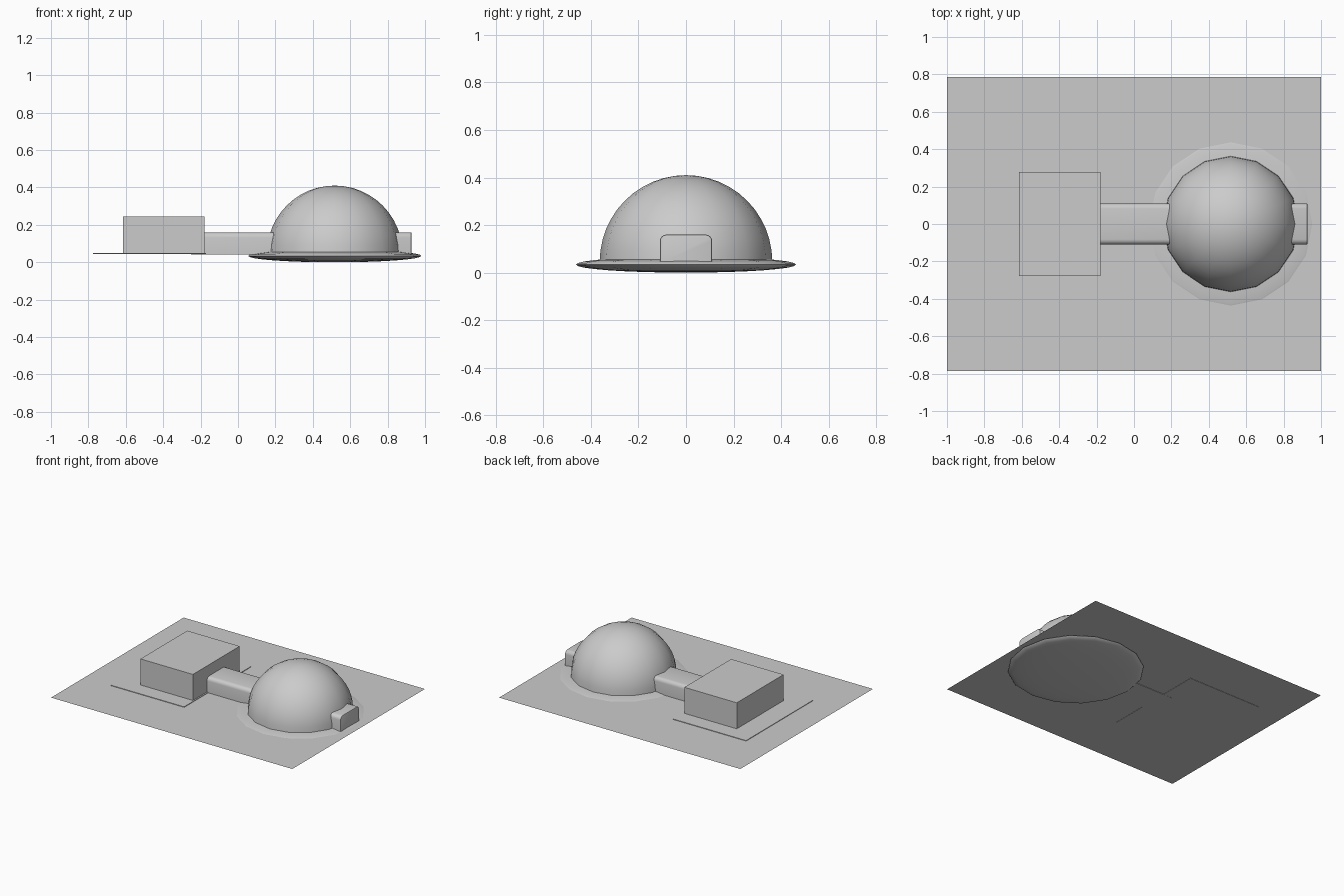
import bpy, bmesh, math

if "Cube" in bpy.data.objects:
    bpy.data.objects.remove(bpy.data.objects["Cube"])

GROUND = 0.045
DOME_X = 0.517
SIDES = 16


def finish(name, bm, smooth=False):
    bmesh.ops.recalc_face_normals(bm, faces=bm.faces)
    mesh = bpy.data.meshes.new(name)
    bm.to_mesh(mesh)
    bm.free()
    ob = bpy.data.objects.new(name, mesh)
    bpy.context.collection.objects.link(ob)
    if smooth:
        bpy.ops.object.select_all(action='DESELECT')
        ob.select_set(True)
        bpy.context.view_layer.objects.active = ob
        bpy.ops.object.shade_smooth_by_angle(angle=math.radians(40))
    return ob


def box(name, x0, x1, half_y, z0, z1):
    bm = bmesh.new()
    bmesh.ops.create_cube(bm, size=1)
    for v in bm.verts:
        v.co.x = x1 if v.co.x > 0 else x0
        v.co.y = half_y if v.co.y > 0 else -half_y
        v.co.z = z1 if v.co.z > 0 else z0
    return finish(name, bm)


def lathe(name, profile):
    """Spin a radius/height profile around the dome axis."""
    bm = bmesh.new()
    verts = [bm.verts.new((r, 0, z)) for r, z in profile]
    edges = [bm.edges.new(p) for p in zip(verts, verts[1:])]
    bmesh.ops.spin(bm, geom=verts + edges, cent=(0, 0, 0), axis=(0, 0, 1),
                   angle=math.tau, steps=SIDES, use_merge=True)
    bmesh.ops.remove_doubles(bm, verts=bm.verts, dist=1e-5)
    bmesh.ops.translate(bm, verts=bm.verts, vec=(DOME_X, 0, 0))
    return finish(name, bm, smooth=True)


def arc(radius, height, z, start, end, steps):
    angles = [math.radians(start + (end - start) * i / steps) for i in range(steps + 1)]
    return [(radius * math.cos(a), z + height * math.sin(a)) for a in angles]


# Ground sheet
bm = bmesh.new()
bm.faces.new([bm.verts.new((x, y, GROUND)) for x, y in
              ((-1, -0.785), (1, -0.785), (1, 0.785), (-1, 0.785))])
finish("ground_sheet", bm)

# Thin pad and block building
box("building_pad", -0.775, -0.17, 0.395, GROUND - 0.002, GROUND + 0.004)
box("building_block", -0.615, -0.18, 0.277, GROUND, 0.244)

# Dome and its shallow lens-shaped foundation
lathe("dome", arc(0.363, 0.365, GROUND, 0, 90, 12))
lathe("dome_foundation", arc(0.463, 0.034, 0.034, -90, 90, 16))

# Tunnel through the dome, with rounded top and end edges
bm = bmesh.new()
bmesh.ops.create_cube(bm, size=1)
for v in bm.verts:
    v.co.x = 0.928 if v.co.x > 0 else -0.25
    v.co.y *= 0.22
    v.co.z = 0.16 if v.co.z > 0 else GROUND - 0.003
long_edges = [e for e in bm.edges if all(v.co.z > 0.1 for v in e.verts)
              and abs(e.verts[0].co.x - e.verts[1].co.x) > 0.5]
bmesh.ops.bevel(bm, geom=long_edges, offset=0.028, segments=4, profile=0.5, affect='EDGES')
end_edges = [e for e in bm.edges if all(v.co.x > 0.92 for v in e.verts)
             and not all(v.co.z < GROUND for v in e.verts)]
bmesh.ops.bevel(bm, geom=end_edges, offset=0.006, segments=2, profile=0.5, affect='EDGES')
finish("entrance_tunnel", bm, smooth=True)
